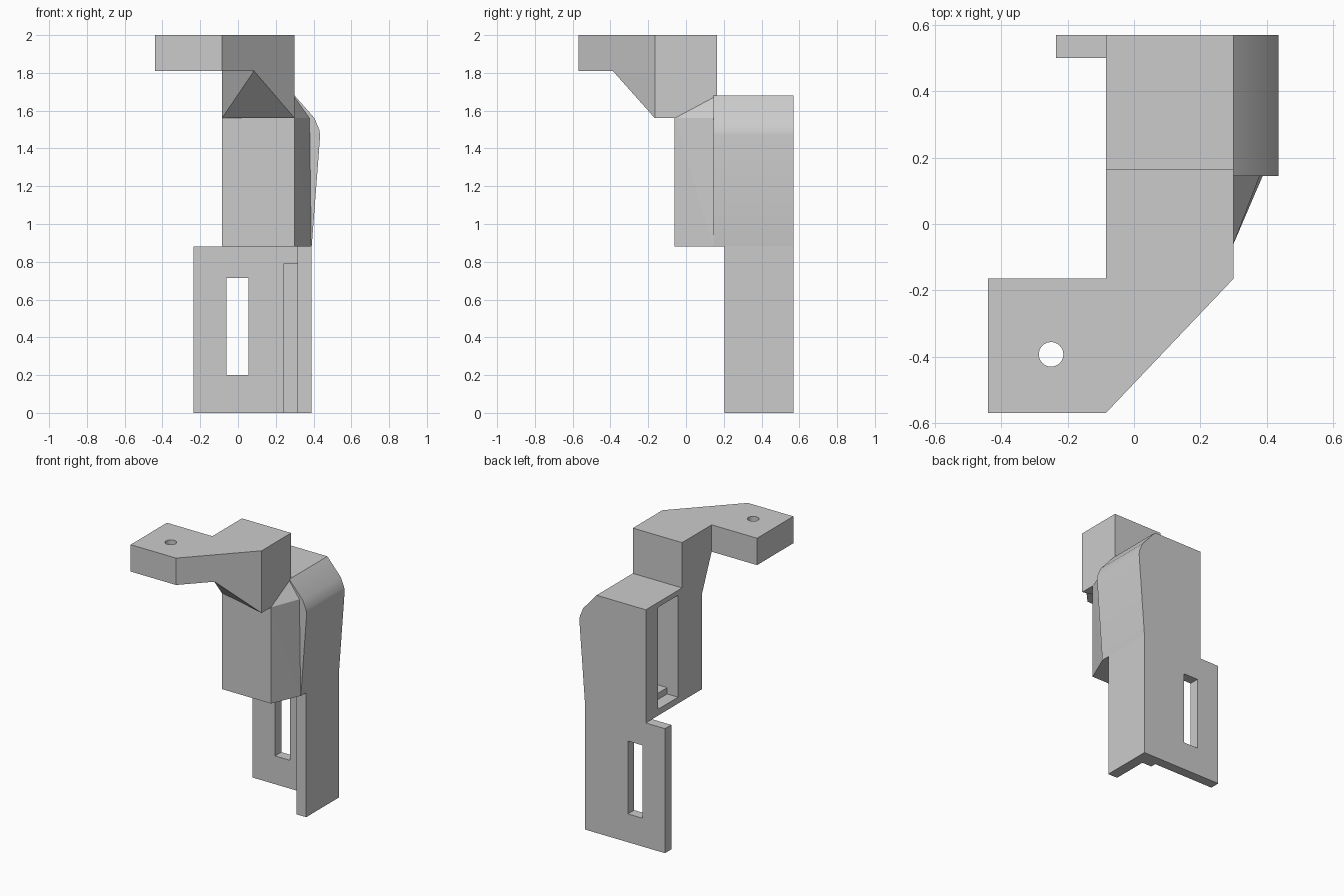
import bpy, bmesh, math

if "Cube" in bpy.data.objects:
    bpy.data.objects.remove(bpy.data.objects["Cube"], do_unlink=True)

grey = bpy.data.materials.new("plain_grey")
grey.use_nodes = True
grey.diffuse_color = (0.6, 0.6, 0.6, 1)
grey.node_tree.nodes["Principled BSDF"].inputs["Base Color"].default_value = (0.6, 0.6, 0.6, 1)


def finish(name, bm):
    bmesh.ops.recalc_face_normals(bm, faces=bm.faces)
    mesh = bpy.data.meshes.new(name)
    bm.to_mesh(mesh)
    bm.free()
    mesh.materials.append(grey)
    obj = bpy.data.objects.new(name, mesh)
    bpy.context.collection.objects.link(obj)
    return obj


def prism(name, outline, axis, low, high):
    """Extrude a 2D outline along y or z."""
    def place(p, t):
        return (p[0], t, p[1]) if axis == "y" else (p[0], p[1], t)
    bm = bmesh.new()
    face = bm.faces.new([bm.verts.new(place(p, low)) for p in outline])
    new = bmesh.ops.extrude_face_region(bm, geom=[face])["geom"]
    shift = place((0, 0), high - low)
    bmesh.ops.translate(bm, vec=shift, verts=[v for v in new if isinstance(v, bmesh.types.BMVert)])
    return finish(name, bm)


def box(name, x, y, z):
    return prism(name, [(x[0], y[0]), (x[1], y[0]), (x[1], y[1]), (x[0], y[1])], "z", *z)


def hull(name, points):
    bm = bmesh.new()
    for p in points:
        bm.verts.new(p)
    bmesh.ops.convex_hull(bm, input=bm.verts)
    bmesh.ops.dissolve_limit(bm, angle_limit=math.radians(0.5), verts=bm.verts, edges=bm.edges)
    return finish(name, bm)


def cut(obj, cutter):
    mod = obj.modifiers.new("opening", "BOOLEAN")
    mod.operation, mod.solver, mod.object = "DIFFERENCE", "EXACT", cutter
    bpy.context.view_layer.objects.active = obj
    bpy.ops.object.modifier_apply(modifier=mod.name)
    bpy.data.objects.remove(cutter, do_unlink=True)


L, R, BACK = -0.085, 0.3, 0.57      # body sides and rear
STEP, EAVE, ROOF = 0.88, 1.56, 1.68  # body heights
ARM, TOP = 1.81, 2.0
NECK = 0.165

# Top arm with a screw hole
arm = prism("mounting_arm", [(-0.44, -0.57), (L, -0.57), (R, -NECK), (R, NECK), (L, NECK),
                             (L, -NECK), (-0.44, -NECK)], "z", ARM, TOP)
circle = [(-0.25 + 0.037 * math.cos(a * math.pi / 16), -0.393 + 0.037 * math.sin(a * math.pi / 16))
          for a in range(32)]
cut(arm, prism("hole_cutter", circle, "z", 1.7, 2.1))

# Neck tapering from the arm down to the body
hull("neck", [(L, -NECK, ARM), (L + 0.17, -0.387, ARM), (R, -NECK, ARM), (R, NECK, ARM),
              (L, NECK, ARM), (R, -NECK, EAVE), (L, -0.06, EAVE), (R, NECK, EAVE), (L, NECK, EAVE)])

# Rear body with a bulging side and a pocket open to one side
body = prism("rear_body", [(L, STEP), (0.39, STEP), (0.435, 1.47), (0.43, 1.5), (0.405, EAVE),
                           (R, ROOF), (L, ROOF)], "y", 0.145, BACK)
cut(body, box("pocket_cutter", (-0.2, 0.28), (0.21, 0.435), (0.925, 1.645)))
box("pocket_ledge", (0.0, 0.28), (0.21, 0.435), (0.925, 0.97))

# Front body with an angled cheek and sloping shoulder
hull("front_body", [(x, -0.06, z) for x in (L, R) for z in (STEP, EAVE)] +
     [(L, 0.145, STEP), (0.388, 0.145, STEP), (L, 0.145, EAVE), (0.4, 0.2, EAVE),
      (R, NECK, ROOF), (L, NECK, EAVE)])

# Lower slotted plate, side wall and corner rib
plate = box("slotted_plate", (-0.235, 0.39), (0.5, BACK), (0, STEP))
cut(plate, box("slot_cutter", (-0.06, 0.055), (0.4, 0.7), (0.2, 0.715)))
box("side_wall", (0.315, 0.39), (0.205, 0.5), (0, STEP))
box("corner_rib", (0.24, 0.315), (0.46, 0.5), (0, 0.79))

# Soften only the rounded shoulder
bpy.ops.object.select_all(action="DESELECT")
body.select_set(True)
bpy.context.view_layer.objects.active = body
bpy.ops.object.shade_smooth_by_angle(angle=math.radians(32))
